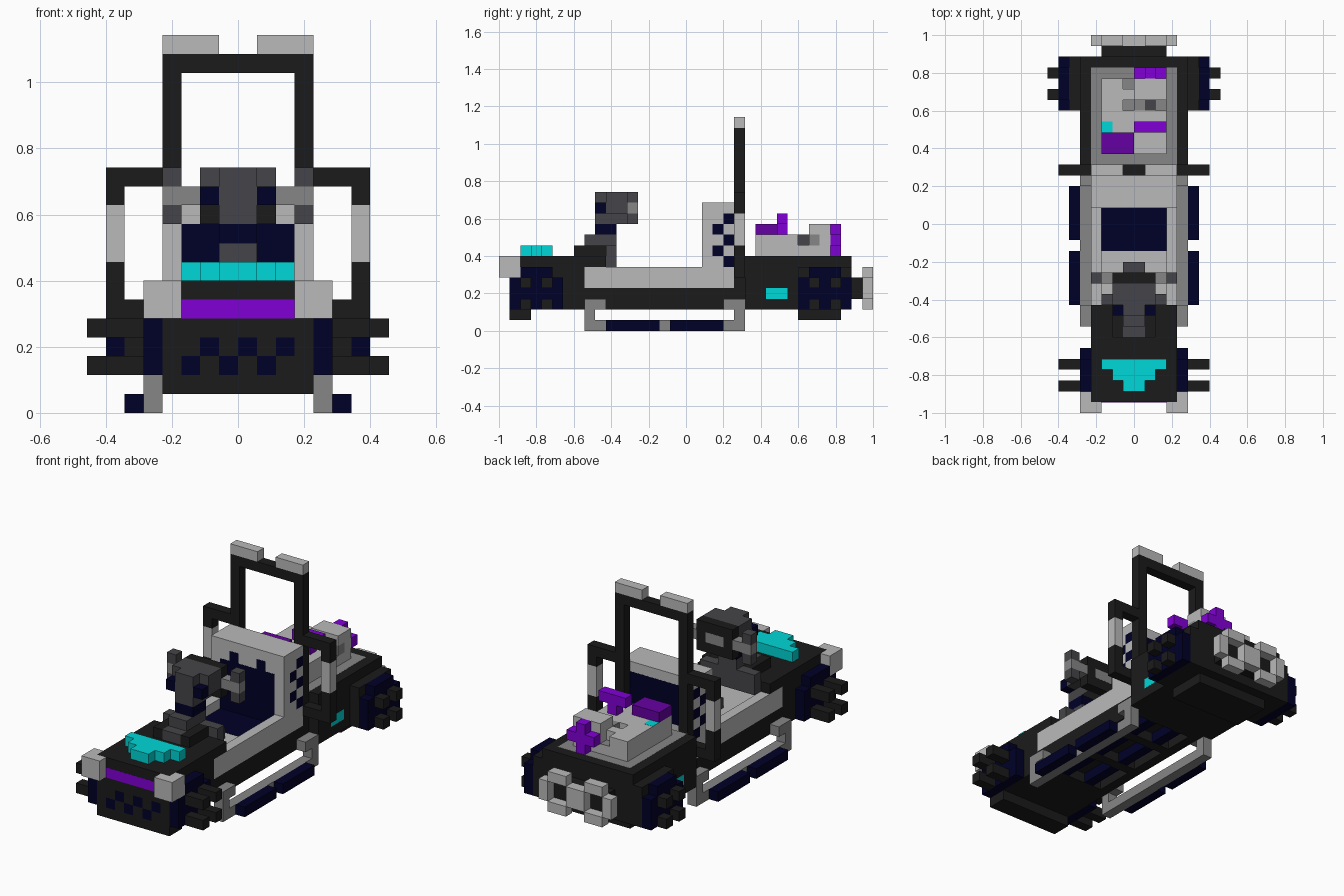
import bpy
import bmesh
from mathutils import Vector

cube = bpy.data.objects.get("Cube")
if cube:
    bpy.data.objects.remove(cube, do_unlink=True)

UNIT = 2 / 35  # one block
THIN = .015    # thickness of painted plates, in blocks


def material(name, r, g, b):
    mat = bpy.data.materials.new(name)
    mat.use_nodes = True
    mat.diffuse_color = (r, g, b, 1)
    for node in mat.node_tree.nodes:
        if node.type == 'BSDF_PRINCIPLED':
            node.inputs["Base Color"].default_value = (r, g, b, 1)
    return mat


black = material("black paint", .011, .011, .011)
light = material("light grey", .49, .49, .49)
middle = material("middle grey", .24, .24, .24)
dark = material("dark grey", .06, .06, .067)
navy = material("navy", 0, 0, .021)
teal = material("teal", 0, .68, .68)
purple = material("purple", .22, 0, .67)
plum = material("deep purple", .13, 0, .36)


def add_box(bm, x, y, z):
    """Add one block spanning the given (low, high) block ranges."""
    low = Vector((x[0], y[0] - 17.5, z[0])) * UNIT
    high = Vector((x[1], y[1] - 17.5, z[1])) * UNIT
    for v in bmesh.ops.create_cube(bm, size=1)["verts"]:
        v.co = Vector(((low[i] + high[i]) / 2 + v.co[i] * (high[i] - low[i]) for i in range(3)))


def part(name, mat, *boxes, mirror=False):
    """Build one object from blocks, optionally repeated across x = 0."""
    bm = bmesh.new()
    for x, y, z in boxes:
        add_box(bm, x, y, z)
        if mirror:
            add_box(bm, (-x[1], -x[0]), y, z)
    mesh = bpy.data.meshes.new(name)
    bm.to_mesh(mesh)
    bm.free()
    mesh.materials.append(mat)
    obj = bpy.data.objects.new(name, mesh)
    bpy.context.collection.objects.link(obj)


def half(width):
    return (-width, width)


def cell(a):
    return (a, a + 1)


# Main chassis with a ribbed underside, hood and rear body
part("chassis", black, (half(4), (8, 23), (3, 4)))
part("chassis_rails", black, ((3, 4), (8, 23), (2, 3)), mirror=True)
part("underside_ribs", black, *[(half(3), cell(y), (2, 3)) for y in (8, 13, 18, 22)])
part("underside_bars", navy, *[((1, 2), (y, y + 4), (2, 3)) for y in (9, 14)],
     ((1, 2), (19, 22), (2, 3)), mirror=True)
part("hood", black, (half(4), (2, 8), (2, 7)), (half(4), (8, 10), (6, 7)))
part("nose", black, (half(4), (1, 2), (4, 7)))
part("nose_corners", black, ((3, 4), (1, 2), (2, 4)), mirror=True)
part("front_bumper", black, (half(4), (1, 3), (1, 2)))
part("rear_body", black, (half(5), (23, 33), (2, 7)))
part("rear_skirt", black, (half(4), (28, 32), (1, 2)))
part("side_lamps", teal, ((5, 5 + THIN), (25, 27), (3, 4)), mirror=True)

# Chequered front grille
part("grille_black", black, *[(cell(x), (1, 2), cell(3 - (x + 3) % 2)) for x in range(-3, 3)])
part("grille_navy", navy, *[(cell(x), (1, 2), cell(2 + (x + 3) % 2)) for x in range(-3, 3)])

# Cabin tub and seat
part("cabin_floor", light, (half(4), (8, 22), (4, 5)))
part("cabin_sills", light, ((3, 4), (8, 19), (5, 6)), mirror=True)
part("seat_back", light, (half(3), (19, 22), (5, 12)))
part("seat_cushion", navy, (half(3), (15, 19), (5, 5 + THIN)))
part("seat_panel", navy, (half(3), (19 - THIN, 19), (5, 10)))
part("seat_panel_tabs", navy, ((1, 2), (19 - THIN, 19), (10, 11)), mirror=True)
part("seat_rear_panel", navy, (half(3), (22, 22 + THIN), (7, 11)))

# Seat sides with zigzag vents
part("seat_sides", light, ((3, 4), (19, 20), (5, 12)), ((3, 4), (20, 22), (11, 12)),
     ((3, 4), (20, 22), (5, 6)),
     *[((3, 4), cell(20 + i % 2), cell(10 - i)) for i in range(5)], mirror=True)
part("seat_side_vents", navy,
     *[((3, 4), cell(21 - i % 2), cell(10 - i)) for i in range(5)], mirror=True)

# Front details
part("headlights", light, ((3, 5), (0, 1), (5, 7)), ((4, 5), (1, 2), (5, 7)), mirror=True)
part("front_stripe", purple, (half(3), (1 - THIN, 1), (5, 6)))
part("hood_ornament", teal, *[(half(n), cell(n + 1), (7, 8)) for n in (1, 2, 3)])

# Dashboard, column and steering yoke
part("dash_cowl", dark, (half(1), (7, 10), (7, 8)), (half(3), (10, 11), (6, 8)),
     (half(1), (8, 11), (8, 9)))
part("dash_shoulders", black, ((1, 2), (7, 10), (7, 8)), mirror=True)
part("dash_column", navy, (half(1), (9, 11), (9, 10)))
part("floor_pedal", dark, (half(1), (13, 14), (5, 6)))
part("console", dark, (half(1), (9, 12), (10, 13)), (half(2), (10, 12), (12, 13)))
part("console_cheeks", navy, ((1, 2), (9, 10), (11, 12)), mirror=True)
part("console_sides", dark, ((1, 2), (10, 12), (11, 12)), mirror=True)
part("screen_frame", black, (half(2), (12, 13), (10, 13)))
part("screen", middle, (half(1), (13, 13 + THIN), (11, 12)))
part("yoke_bars", middle, ((2, 4), (12, 13), (11, 12)), mirror=True)
part("yoke_grips", dark, ((3, 4), (12, 13), (10, 11)), ((3, 4), (12, 13), (12, 13)), mirror=True)

# Roll frame with side arms
part("roll_posts", black, ((3, 4), (22, 23), (4, 18)), mirror=True)
part("roll_crossbar", black, (half(4), (22, 23), (18, 19)))
part("roll_caps", light, ((1, 4), (22, 23), (19, 20)), mirror=True)
part("side_arms", black, ((4, 7), (22, 23), (12, 13)), ((6, 7), (22, 23), (11, 12)),
     ((6, 7), (22, 23), (5, 8)), ((4, 6), (22, 23), (5, 6)), mirror=True)
part("side_arm_sleeves", light, ((6, 7), (22, 23), (8, 11)), mirror=True)


# Wheels: stepped discs with four studs on the outer face
def wheel(name, inner, start, stud_length):
    part(name + "_discs", navy,
         ((inner, inner + 1), (start, start + 5), (2, 5)),
         ((inner, inner + 1), (start + 1, start + 4), (5, 6)), mirror=True)
    part(name + "_studs", black,
         *[((inner + 1, inner + 1 + stud_length), cell(start + i), cell(z))
           for i in (1, 3) for z in (2, 4)], mirror=True)


wheel("front_wheel", 4, 1, 2)
wheel("rear_wheel", 6, 28, 1)
part("rear_hubs", black, ((5, 6), (28, 33), (2, 6)), mirror=True)

# Skids under the cabin
part("skid_rails", middle, ((4, 5), (8, 23), (0, 1)), mirror=True)
part("skid_posts", middle, ((4, 5), (8, 9), (1, 3)), ((4, 5), (22, 23), (1, 3)),
     ((4, 5), (9, 10), (2, 3)), ((4, 5), (21, 22), (2, 3)), mirror=True)
part("skid_runners", navy, ((5, 6), (10, 15), (0, 1)), ((5, 6), (16, 21), (0, 1)), mirror=True)

# Engine deck: left bank is taller, right bank is stepped
part("engine_deck", middle, (half(4), (23, 32), (7, 7 + THIN)))
part("engine_block", light, (half(3), (24, 28), (7, 9)), (half(3), (28, 31), (7, 8)))
part("engine_left_bank", light, ((0, 3), (29, 31), (9, 10)), ((0, 3), (30, 31), (8, 9)))
part("engine_right_bank", light, ((-3, -1), (28, 31), (8, 9)), ((-1, 0), (29, 30), (8, 9)))
part("engine_slot", middle, ((0, 3), (29, 30), (8, 9)), ((0, 1), (28, 29), (8, 9)),
     ((2, 3), (28, 29), (8, 8 + THIN)), ((-1, 0), (28, 29), (8, 8 + THIN)),
     ((-1, 0), (30, 31), (8, 8 + THIN)))
part("engine_port", dark, ((1, 2), (28, 29), (8, 9)))
part("engine_lamp", teal, ((-3, -2), (26, 27), (9, 9 + THIN)))
part("engine_cover", plum, ((-3, 0), (24, 26), (9, 10)))
part("engine_fin", purple, ((0, 3), (26, 27), (10, 11)), ((1, 2), (26, 27), (9, 10)))
part("engine_valve_wheel", purple, ((1, 2), (31, 32), (7, 10)), ((0, 3), (31, 32), (8, 9)))

# Twin exhaust rings at the rear
part("exhaust_mount", black, (half(3), (33, 34), (3, 5)))
part("exhaust_rings", light, ((1, 3), (34, 35), (2, 3)), ((1, 3), (34, 35), (5, 6)),
     ((0, 1), (34, 35), (3, 5)), ((3, 4), (34, 35), (3, 5)), mirror=True)
